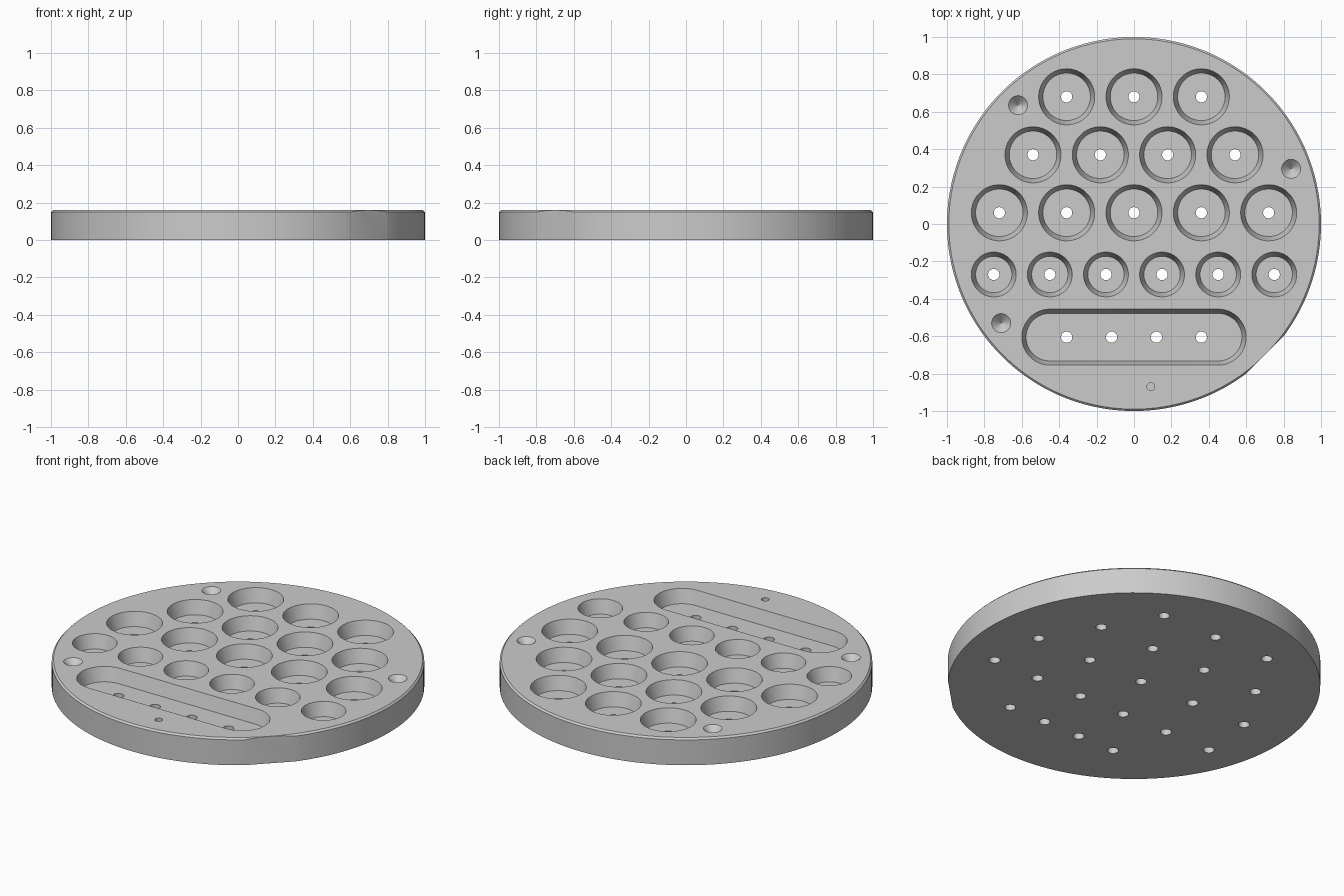
import bpy, bmesh
from math import cos, sin, pi, radians
from mathutils import Matrix, Vector

cube = bpy.data.objects.get("Cube")
if cube:
    bpy.data.objects.remove(cube, do_unlink=True)

TOP, FLOOR, OVER = 0.16, 0.08, 0.02

grey = bpy.data.materials.new("plain grey")
grey.use_nodes = True
colour = (0.6, 0.6, 0.6, 1)
grey.diffuse_color = colour
grey.node_tree.nodes["Principled BSDF"].inputs["Base Color"].default_value = colour


def loft(bm, rings):
    """Closed solid from rings of points of equal count, bottom to top."""
    loops = [[bm.verts.new(p) for p in ring] for ring in rings]
    n = len(loops[0])
    bm.faces.new(loops[0][::-1])
    bm.faces.new(loops[-1])
    for low, high in zip(loops, loops[1:]):
        for i in range(n):
            j = (i + 1) % n
            bm.faces.new((low[i], low[j], high[j], high[i]))


def outline(x, y, z, r, half=0.0, n=48):
    """Circle, or a rounded slot when half is the straight half length."""
    pts = []
    for i in range(n):
        a = 2 * pi * (i + 0.5) / n
        shift = half if cos(a) > 0 else -half
        pts.append((x + shift + r * cos(a), y + r * sin(a), z))
    return pts


def plug(bm, x, y, z0, r0, r_top, half=0.0, n=48):
    """Tapered cutter that has radius r_top at the top surface."""
    r_over = r_top + (r_top - r0) * OVER / (TOP - z0)
    loft(bm, [outline(x, y, z0, r0, half, n),
              outline(x, y, TOP + OVER, r_over, half, n)])


def make_object(name, bm):
    mesh = bpy.data.meshes.new(name)
    bm.to_mesh(mesh)
    bm.free()
    mesh.materials.append(grey)
    obj = bpy.data.objects.new(name, mesh)
    bpy.context.collection.objects.link(obj)
    return obj


def cut(target, name, bm):
    cutter = make_object(name, bm)
    cutter.hide_render = True
    mod = target.modifiers.new(name, "BOOLEAN")
    mod.operation, mod.solver, mod.object = "DIFFERENCE", "EXACT", cutter
    bpy.context.view_layer.objects.active = target
    bpy.ops.object.modifier_apply(modifier=mod.name)
    bpy.data.objects.remove(cutter, do_unlink=True)


# Round plate with a small bevel on its top rim
bm = bmesh.new()
loft(bm, [outline(0, 0, 0, 1, n=128), outline(0, 0, TOP - 0.01, 1, n=128),
          outline(0, 0, TOP, 0.99, n=128)])
# Flat on the front left rim
bmesh.ops.recalc_face_normals(bm, faces=bm.faces)
direction = Vector((1, -1, 0)).normalized()
result = bmesh.ops.bisect_plane(bm, geom=bm.verts[:] + bm.edges[:] + bm.faces[:],
                                plane_co=direction * 0.99, plane_no=direction,
                                clear_outer=True)
edges = [e for e in result["geom_cut"] if isinstance(e, bmesh.types.BMEdge)]
bmesh.ops.holes_fill(bm, edges=edges, sides=0)
bmesh.ops.recalc_face_normals(bm, faces=bm.faces)
plate = make_object("tray_plate", bm)

# Rows of cups: count, spacing, y, top radius
rows = [(3, 0.36, 0.68, 0.15), (4, 0.36, 0.37, 0.15),
        (5, 0.36, 0.06, 0.15), (6, 0.30, -0.27, 0.12)]
cups = [((i - (count - 1) / 2) * step, y, r)
        for count, step, y, r in rows for i in range(count)]

# Tapered cups, long slot, conical dimples and a shallow pin mark
bm = bmesh.new()
for x, y, r in cups:
    plug(bm, x, y, FLOOR, r - 0.023, r)
plug(bm, 0, -0.605, FLOOR, 0.127, 0.15, half=0.45)
for x, y in [(-0.62, 0.635), (0.84, 0.295), (-0.71, -0.53)]:
    plug(bm, x, y, TOP - 0.05, 0.001, 0.051, n=32)
plug(bm, 0.09, -0.87, TOP - 0.02, 0.021, 0.021, n=24)
cut(plate, "pocket_cutter", bm)

# Drain holes through the floors
bm = bmesh.new()
drains = [(x, y) for x, y, r in cups]
drains += [(-0.36 + 0.24 * i, -0.605) for i in range(4)]
for x, y in drains:
    loft(bm, [outline(x, y, z, 0.03, n=24) for z in (-OVER, TOP)])
cut(plate, "drain_cutter", bm)

# Smooth curved walls, sharp rims
bpy.ops.object.select_all(action="DESELECT")
plate.select_set(True)
bpy.context.view_layer.objects.active = plate
bpy.ops.object.shade_smooth_by_angle(angle=radians(30))
